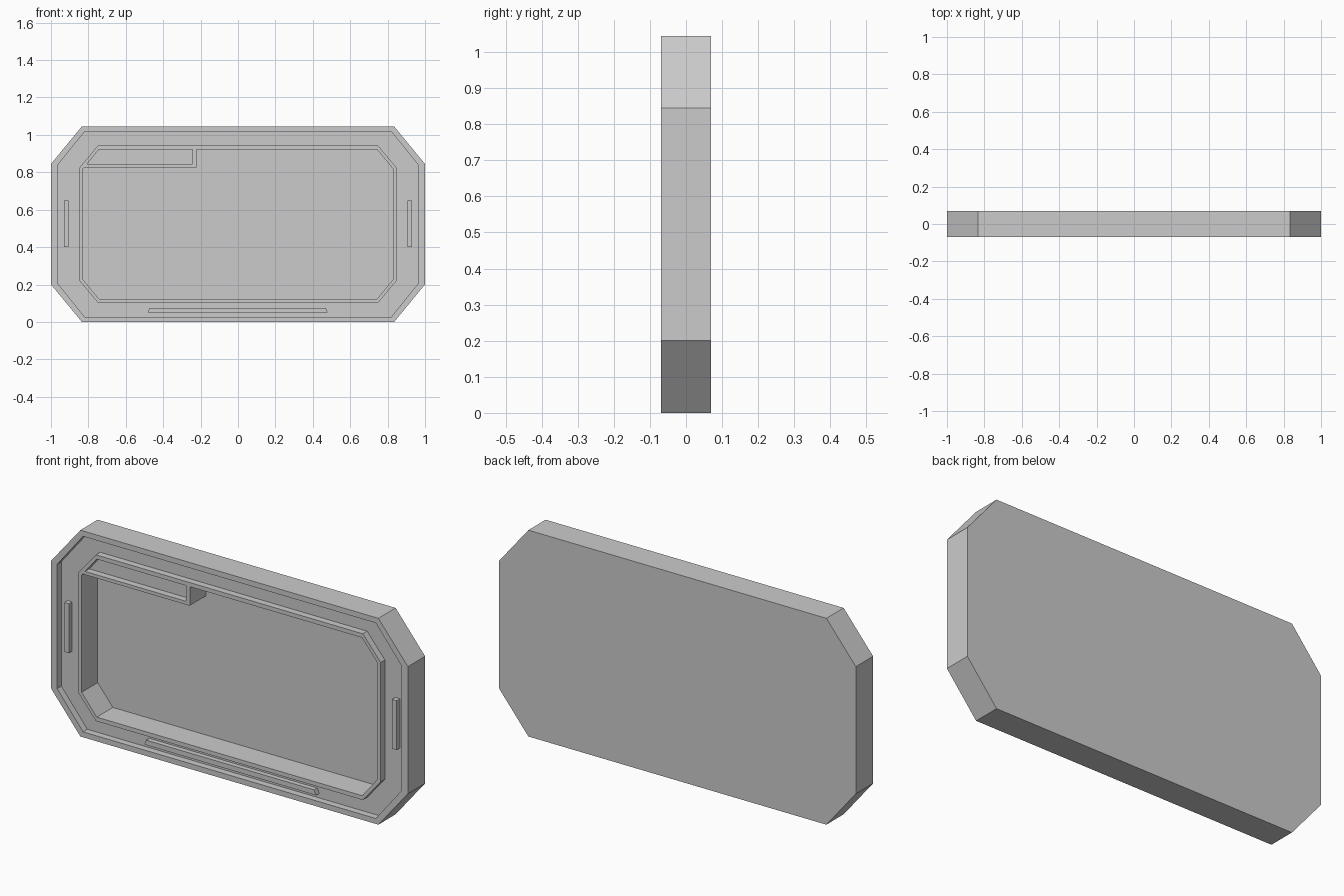
import bpy, bmesh

if "Cube" in bpy.data.objects:
    bpy.data.objects.remove(bpy.data.objects["Cube"])


def shell(name, loops):
    """Skin a stack of (outline, y) loops with equal point counts and cap both ends."""
    bm = bmesh.new()
    rings = [[bm.verts.new((x, y, z)) for x, z in pts] for pts, y in loops]
    for a, b in zip(rings, rings[1:]):
        for i in range(len(a)):
            j = (i + 1) % len(a)
            bm.faces.new((a[i], a[j], b[j], b[i]))
    bm.faces.new(rings[0])
    bm.faces.new(rings[-1])
    bmesh.ops.recalc_face_normals(bm, faces=bm.faces)
    mesh = bpy.data.meshes.new(name)
    bm.to_mesh(mesh)
    bm.free()
    obj = bpy.data.objects.new(name, mesh)
    bpy.context.collection.objects.link(obj)
    return obj


def prism(name, pts, front, back):
    return shell(name, [(pts, front), (pts, back)])


def octagon(w, h, cw, ch):
    """Chamfered rectangle: half sizes w, h; flat edges end at cw, ch."""
    c = 0.5225
    return [(cw, c + h), (w, c + ch), (w, c - ch), (cw, c - h),
            (-cw, c - h), (-w, c - ch), (-w, c + ch), (-cw, c + h)]


FRONT, BACK = -0.069, 0.069
PANEL, FLOOR = -0.035, 0.06

outer = octagon(1.0, 0.5225, 0.835, 0.322)
lip = octagon(0.965, 0.495, 0.82, 0.315)
rim_out = octagon(0.848, 0.421, 0.748, 0.302)
rim_in = octagon(0.828, 0.4, 0.743, 0.297)

# casing: outer walls, lip, recessed bezel, raised screen rim and screen floor
shell("casing", [(outer, BACK), (outer, FRONT), (lip, FRONT), (lip, PANEL),
                 (rim_out, PANEL), (rim_out, FRONT), (rim_in, FRONT), (rim_in, FLOOR)])

# corner tab: L-shaped ridge around a shallow tray
top = 0.9225
prism("tab_ridge", [(-0.824, 0.826), (-0.222, 0.826), (-0.222, top),
                    (-0.243, top), (-0.243, 0.843), (-0.81, 0.843)], FRONT, FLOOR)
prism("tab_tray", [(-0.81, 0.843), (-0.243, 0.843), (-0.243, top),
                   (-0.743, top)], PANEL, FLOOR)

# raised bars on the bezel
for side, s in (("left", -1), ("right", 1)):
    prism(side + "_bar", [(s * 0.905, 0.4), (s * 0.931, 0.4),
                          (s * 0.931, 0.65), (s * 0.905, 0.65)], -0.06, PANEL)
prism("bottom_bar", [(-0.483, 0.05), (0.48, 0.05), (0.469, 0.075), (-0.473, 0.075)],
      -0.06, PANEL)
